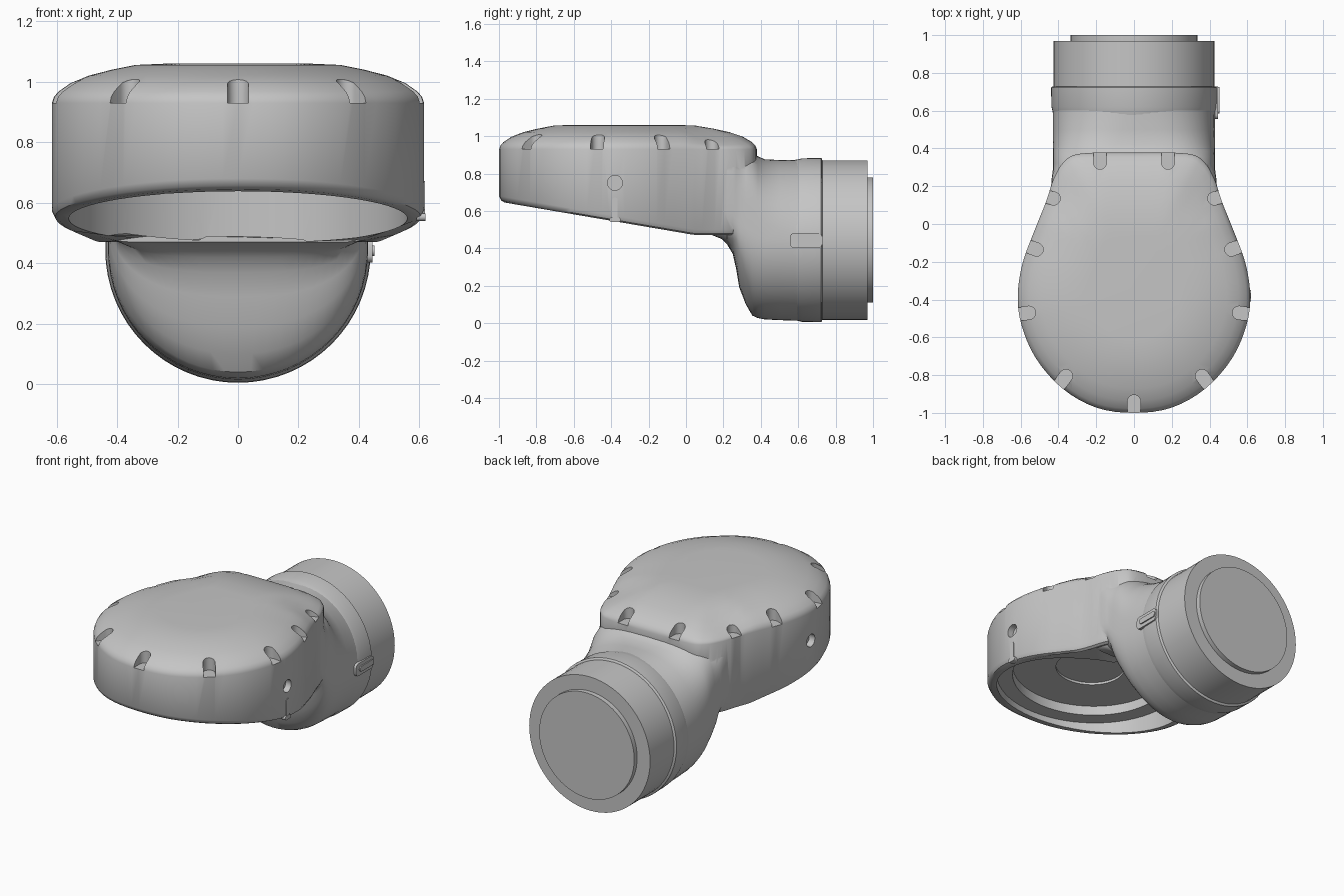
import bpy, bmesh, math
from mathutils import Vector

cube = bpy.data.objects.get("Cube")
if cube:
    bpy.data.objects.remove(cube, do_unlink=True)

grey = bpy.data.materials.new("housing grey")
grey.use_nodes = True
COLOR = (0.56, 0.56, 0.56, 1)
grey.diffuse_color = COLOR
grey.node_tree.nodes["Principled BSDF"].inputs["Base Color"].default_value = COLOR


def loft(name, rings):
    """Closed skin through rings that share a point count."""
    bm = bmesh.new()
    loops = [[bm.verts.new(p) for p in ring] for ring in rings]
    n = len(loops[0])
    for a, b in zip(loops, loops[1:]):
        for i in range(n):
            j = (i + 1) % n
            bm.faces.new((a[i], a[j], b[j], b[i]))
    bm.faces.new(loops[0])
    bm.faces.new(loops[-1])
    bmesh.ops.recalc_face_normals(bm, faces=bm.faces)
    mesh = bpy.data.meshes.new(name)
    bm.to_mesh(mesh)
    bm.free()
    mesh.materials.append(grey)
    obj = bpy.data.objects.new(name, mesh)
    bpy.context.collection.objects.link(obj)
    return obj


def activate(obj):
    bpy.ops.object.select_all(action='DESELECT')
    obj.select_set(True)
    bpy.context.view_layer.objects.active = obj


def smooth(obj, angle=35):
    activate(obj)
    bpy.ops.object.shade_smooth_by_angle(angle=math.radians(angle))


def combine(obj, tool, operation):
    mod = obj.modifiers.new(operation, 'BOOLEAN')
    mod.operation, mod.solver, mod.object = operation, 'EXACT', tool
    activate(obj)
    bpy.ops.object.modifier_apply(modifier=mod.name)
    bpy.data.objects.remove(tool, do_unlink=True)


def catmull(pts, steps):
    out = []
    n = len(pts)
    for i in range(n):
        a, b, c, d = (Vector(pts[(i + k) % n]) for k in (-1, 0, 1, 2))
        for s in range(steps):
            t = s / steps
            out.append(0.5 * (2 * b + (c - a) * t + (2 * a - 5 * b + 4 * c - d) * t ** 2
                              + (3 * b - a - 3 * c + d) * t ** 3))
    return out


def circle(r, n=64):
    return [(r * math.cos(2 * math.pi * i / n), r * math.sin(2 * math.pi * i / n)) for i in range(n)]


# Teardrop head with a domed top and a slanted underside
half = [(0.2, -0.972), (0.38, -0.87), (0.52, -0.71), (0.597, -0.53), (0.615, -0.37),
        (0.588, -0.2), (0.525, -0.03), (0.465, 0.12), (0.425, 0.24), (0.37, 0.33), (0.28, 0.373)]
outline = catmull([(0, -1)] + half + [(0, 0.378)] + [(-x, y) for x, y in reversed(half)], 4)


def scaled(s):
    return [Vector((p.x * s, -0.35 + (p.y + 0.35) * s)) for p in outline]


def underside(y):
    return max(0.65 - 0.171 * (y + 1), 0.47)


def shoulder(p, z):
    """Lower the dome towards its rear corners."""
    drop = 2 * min(1, max(0, p.y * 6)) * max(0, abs(p.x) - 0.2)
    return 0.93 + (z - 0.93) * (1 - drop)


rings = [[(p.x, p.y, underside(p.y) + lift) for p in scaled(s)]
         for s, lift in ((0.955, 0), (0.982, 0.008), (1, 0.03))]
rings += [[(p.x, p.y, shoulder(p, z)) for p in scaled(s)]
          for s, z in ((1, 0.93), (0.99, 0.95), (0.965, 0.968), (0.9, 0.996),
                       (0.8, 1.021), (0.68, 1.04), (0.55, 1.056), (0.4, 1.06))]
housing = loft("lamp_housing", rings)

# Neck that blends from the boxy head into the round spigot:
# y, half width, bottom, top, lower and upper roundness
sections = [(0.14, 0.44, 0.47, 0.92, 14, 6), (0.19, 0.44, 0.45, 0.92, 7, 6),
            (0.22, 0.437, 0.42, 0.92, 4, 6), (0.25, 0.435, 0.37, 0.92, 3.2, 5),
            (0.268, 0.432, 0.29, 0.92, 2.6, 5), (0.285, 0.43, 0.19, 0.92, 2.3, 4.5),
            (0.32, 0.43, 0.1, 0.918, 2.1, 4.2), (0.355, 0.43, 0.04, 0.912, 2, 4),
            (0.385, 0.43, 0.027, 0.892, 2, 3.5), (0.42, 0.43, 0.02, 0.876, 2, 3),
            (0.5, 0.43, 0.016, 0.872, 2, 2.4), (0.62, 0.43, 0.012, 0.872, 2, 2)]


def superellipse(y, w, zb, zt, low, high):
    pts = []
    for c, s in circle(1):
        e = high if s > 0 else low
        x = math.copysign(abs(c) ** (2 / e), c) * w
        z = math.copysign(abs(s) ** (2 / e), s) * (zt - zb) / 2
        pts.append((x, y, (zt + zb) / 2 + z))
    return pts


combine(housing, loft("neck", [superellipse(*s) for s in sections]), 'UNION')

# Stepped round recess for the lamp in the underside
steps = [(0.56, 0.2), (0.56, 0.675), (0.465, 0.675), (0.465, 0.735), (0.205, 0.735), (0.205, 0.75)]
recess = loft("recess_cutter", [[(x, -0.4 + y * 0.95, z) for x, y in circle(r)] for r, z in steps])
combine(housing, recess, 'DIFFERENCE')

# Round-ended drain notches around the top rim
notches = [(0.36, -0.805, -53), (0.555, -0.47, -8), (0.515, -0.135, 20),
           (0.425, 0.135, 14), (0.18, 0.325, 90)]
notches = [(0, -0.94, -90)] + notches + [(-x, y, 180 - a) for x, y, a in notches]
for cx, cy, angle in notches:
    a = math.radians(angle)
    r = 0.035
    shape = [(r * math.cos(t), r * math.sin(t)) for t in (math.pi * (0.5 + i / 10) for i in range(11))]
    shape += [(0.16, -r), (0.16, r)]
    plan = [(cx + u * math.cos(a) - v * math.sin(a), cy + u * math.sin(a) + v * math.cos(a))
            for u, v in shape]
    combine(housing, loft("notch_cutter", [[(x, y, z) for x, y in plan] for z in (0.93, 1.2)]),
            'DIFFERENCE')

# Round screw holes on both sides
for side in (-1, 1):
    hole = loft("hole_cutter", [[(side * x, -0.38 + u, 0.75 + v) for u, v in circle(0.04, 24)]
                                for x in (0.575, 0.7)])
    combine(housing, hole, 'DIFFERENCE')
smooth(housing)


# Round spigot: collar, sleeve and end plate
def tube(name, profile):
    smooth(loft(name, [[(x, y, 0.444 + z) for x, z in circle(r)] for y, r in profile]))


tube("collar", [(0.56, 0.425), (0.60, 0.432), (0.62, 0.437), (0.722, 0.439), (0.727, 0.434), (0.73, 0.42)])
tube("sleeve", [(0.70, 0.426), (0.97, 0.426)])
tube("end_plate", [(0.95, 0.335), (1.0, 0.335)])


# Rounded plates on the left side
def side_plate(name, x0, x1, y, z, length, width, corner):
    pts = []
    for i in range(20):
        t = 2 * math.pi * (i + 0.5) / 20
        c, s = math.cos(t), math.sin(t)
        pts.append((y + corner * c + math.copysign(length / 2 - corner, c),
                    z + corner * s + math.copysign(width / 2 - corner, s)))
    smooth(loft(name, [[(x, p, q) for p, q in pts] for x in (x0, x1)]))


side_plate("latch_tab", 0.40, 0.445, 0.642, 0.442, 0.175, 0.08, 0.025)
side_plate("latch_ridge", 0.44, 0.452, 0.655, 0.442, 0.14, 0.035, 0.017)
side_plate("hinge_rib", 0.59, 0.618, -0.38, 0.607, 0.03, 0.13, 0.015)
side_plate("hinge_foot", 0.59, 0.62, -0.38, 0.553, 0.06, 0.025, 0.012)
